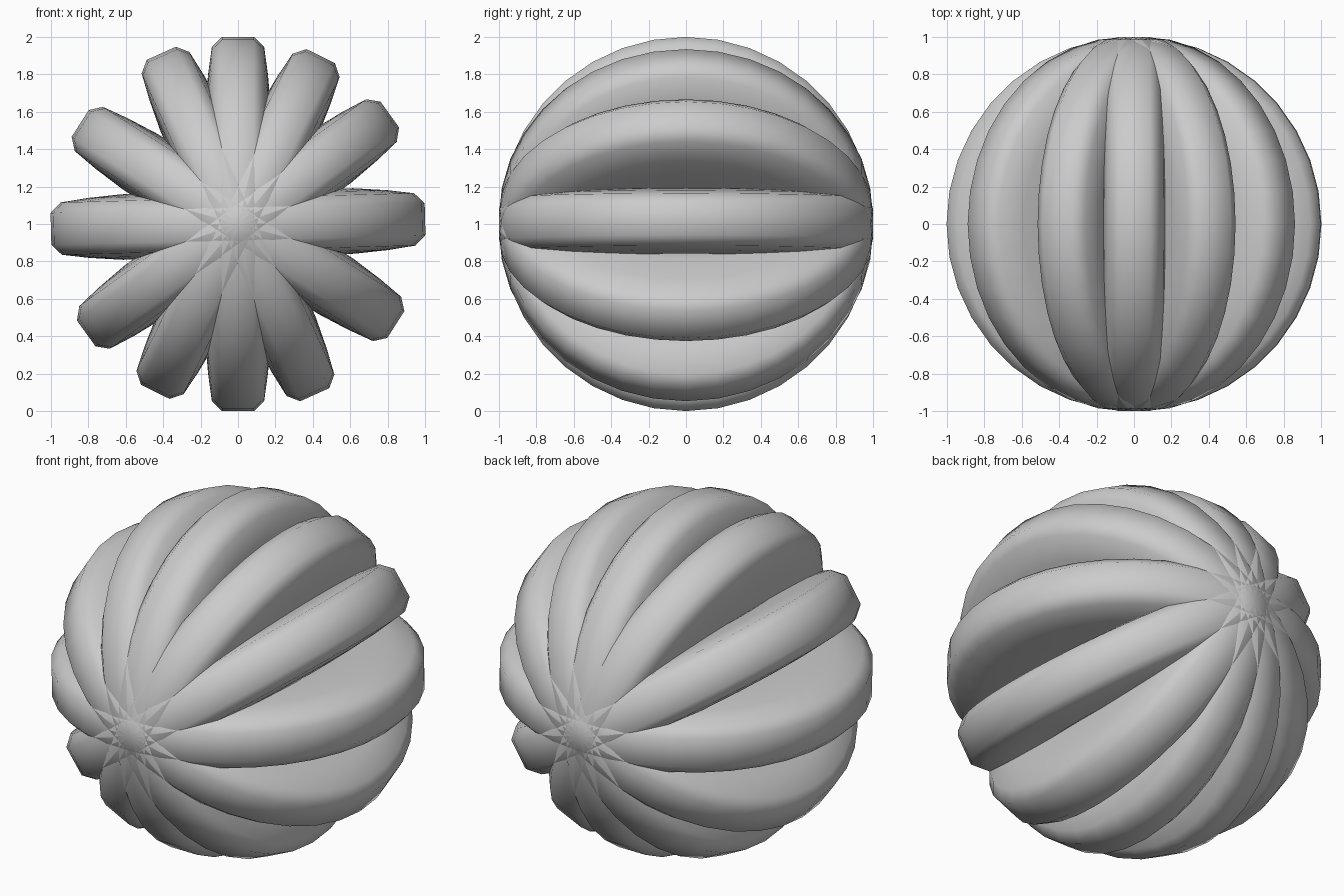
import bpy, bmesh
from math import radians, cos, sin, pi

if "Cube" in bpy.data.objects:
    bpy.data.objects.remove(bpy.data.objects["Cube"])

# Half cross-section of one rib ring: (radius from centre, half thickness)
HALF = [(1.0, 0.085), (0.945, 0.14), (0.80, 0.16), (0.62, 0.175), (0.48, 0.165), (0.38, 0.08)]
PROFILE = HALF + [(r, -w) for r, w in reversed(HALF)]
SEGMENTS = 36


def rib_ring(name, angle):
    """Flattened ring in a plane holding the y axis, turned by angle from +x."""
    bm = bmesh.new()
    a = radians(angle)
    loops = []
    for i in range(SEGMENTS):
        t = 2 * pi * i / SEGMENTS
        loop = []
        for r, w in PROFILE:
            u, y = r * cos(t), r * sin(t)
            loop.append(bm.verts.new((u * cos(a) - w * sin(a), y, 1 + u * sin(a) + w * cos(a))))
        loops.append(loop)
    n = len(PROFILE)
    for i in range(SEGMENTS):
        p, q = loops[i], loops[(i + 1) % SEGMENTS]
        for j in range(n):
            k = (j + 1) % n
            bm.faces.new((p[j], p[k], q[k], q[j]))
    bmesh.ops.recalc_face_normals(bm, faces=bm.faces)
    for f in bm.faces:
        f.smooth = True
    mesh = bpy.data.meshes.new(name)
    bm.to_mesh(mesh)
    bm.free()
    obj = bpy.data.objects.new(name, mesh)
    bpy.context.collection.objects.link(obj)
    return obj


# Six crossing rings give twelve slightly uneven ribs
for i, angle in enumerate((90, 63.8, 35.8, 1.5, -32.5, -65.8)):
    rib_ring(f"rib_ring_{i + 1}", angle)
